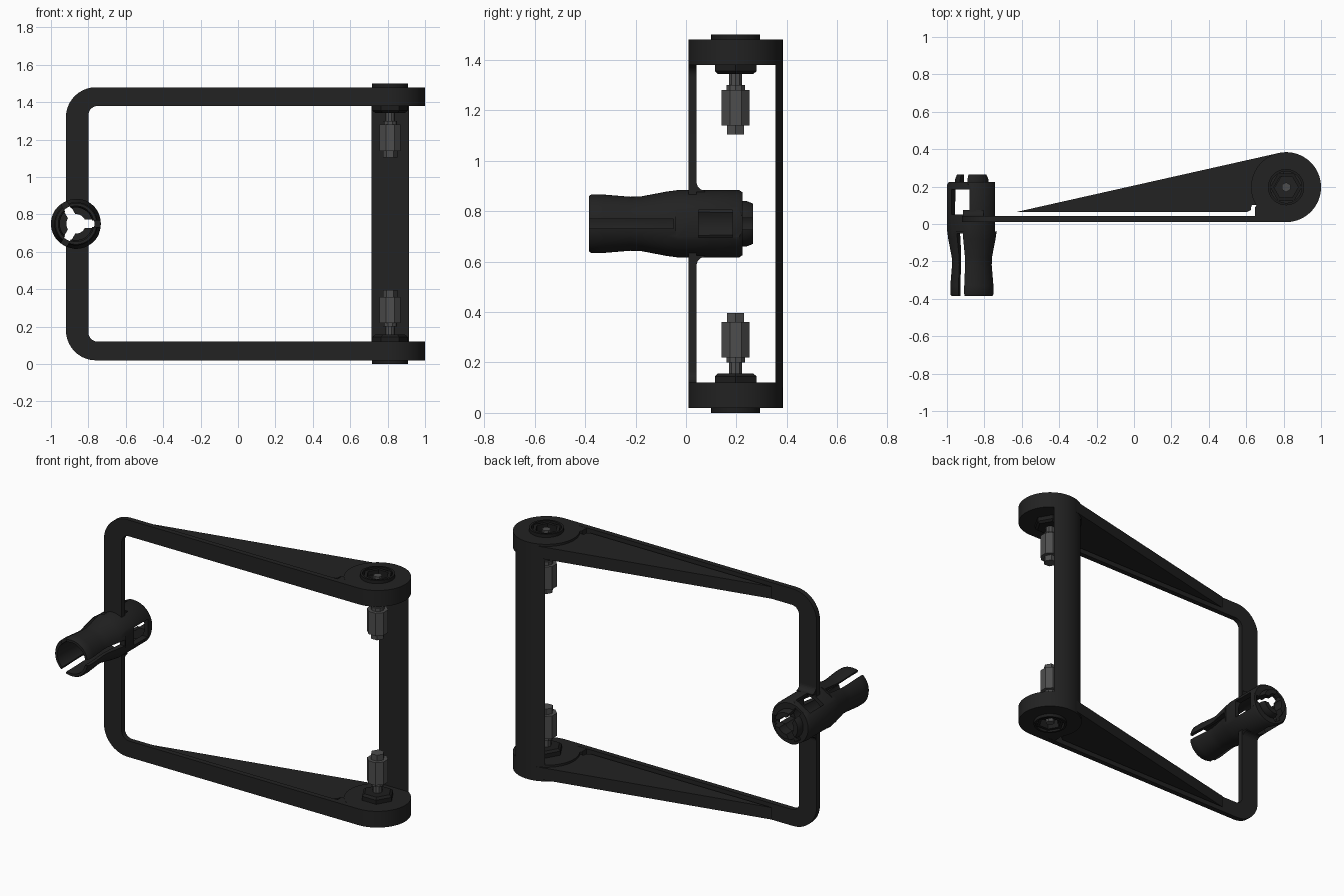
import bpy, bmesh
from math import cos, sin, pi, radians
from mathutils import Matrix, Vector

if "Cube" in bpy.data.objects:
    bpy.data.objects.remove(bpy.data.objects["Cube"])

MID = 0.75                    # height of the mirror plane
HUB = (0.813, 0.197)
HUB_R = 0.187
CLIP = (-0.866, 0, MID)


def material(name, value):
    m = bpy.data.materials.new(name)
    m.use_nodes = True
    col = (value, value, value, 1)
    m.diffuse_color = col
    m.node_tree.nodes["Principled BSDF"].inputs["Base Color"].default_value = col
    return m


BLACK = material("black plastic", 0.016)
DARK = material("dark fastener", 0.012)
GREY = material("grey metal", 0.075)


def finish(name, bm, mat, loc=(0, 0, 0), mirror=False):
    bmesh.ops.remove_doubles(bm, verts=bm.verts, dist=1e-5)
    bmesh.ops.recalc_face_normals(bm, faces=bm.faces)
    me = bpy.data.meshes.new(name)
    bm.to_mesh(me)
    bm.free()
    ob = bpy.data.objects.new(name, me)
    bpy.context.collection.objects.link(ob)
    ob.location = loc
    me.materials.append(mat)
    if mirror:
        mod = ob.modifiers.new("mirror", "MIRROR")
        mod.use_axis = (False, False, True)
        mod.use_mirror_merge = False
    return ob


def smooth(ob):
    bpy.ops.object.select_all(action="DESELECT")
    ob.select_set(True)
    bpy.context.view_layer.objects.active = ob
    bpy.ops.object.shade_smooth_by_angle(angle=radians(35))


def prism(bm, pts, place, lo, hi):
    """Extrude a 2D outline; place(u, v, w) maps it to 3D."""
    face = bm.faces.new([bm.verts.new(place(u, v, lo)) for u, v in pts])
    geo = bmesh.ops.extrude_face_region(bm, geom=[face])["geom"]
    shift = Vector(place(0, 0, hi)) - Vector(place(0, 0, lo))
    bmesh.ops.translate(bm, vec=shift, verts=[g for g in geo if isinstance(g, bmesh.types.BMVert)])


def lathe(bm, profile, n, turn=0.0):
    """Turn a closed (radius, height) outline around z."""
    rings = [[bm.verts.new((r * cos(turn + 2 * pi * i / n), r * sin(turn + 2 * pi * i / n), z))
              for r, z in profile] for i in range(n)]
    k = len(profile)
    for i in range(n):
        a, b = rings[i], rings[(i + 1) % n]
        for j in range(k):
            if profile[j][0] + profile[(j + 1) % k][0] > 0:
                bm.faces.new((a[j], b[j], b[(j + 1) % k], a[(j + 1) % k]))


def arc(cx, cy, r, a0, a1, n=10):
    return [(cx + r * cos(radians(a0 + (a1 - a0) * i / n)),
             cy + r * sin(radians(a0 + (a1 - a0) * i / n))) for i in range(n + 1)]


def upright(u, v, w):
    return (u, v, w - MID)


def facing(u, v, w):
    return (u, w, v - MID)


def turned(name, profile, n, mat, turn=0.0):
    bm = bmesh.new()
    lathe(bm, [(r, z - MID) for r, z in profile], n, turn)
    ob = finish(name, bm, mat, (*HUB, MID), True)
    smooth(ob)
    return ob


def cut(ob, cutter):
    mod = ob.modifiers.new("cut", "BOOLEAN")
    mod.object, mod.solver, mod.use_self = cutter, "EXACT", True
    cutter.hide_render = True
    bpy.context.view_layer.update()
    dg = bpy.context.evaluated_depsgraph_get()
    ob.data = bpy.data.meshes.new_from_object(ob.evaluated_get(dg))
    ob.modifiers.clear()
    bpy.data.objects.remove(cutter)
    smooth(ob)


# Flat U-shaped front bar, opened where the clip bore passes
bm = bmesh.new()
outline = ([(0.81, 0.02)] + arc(-0.76, 0.18, 0.16, 270, 180) + arc(-0.76, 1.32, 0.16, 180, 90)
           + [(0.81, 1.48), (0.81, 1.38)] + arc(-0.75, 1.33, 0.05, 90, 180)
           + arc(-0.75, 0.17, 0.05, 180, 270) + [(0.81, 0.12)])
prism(bm, outline, facing, 0.01, 0.042)
bar = finish("front_bar", bm, BLACK, (0, 0, MID))
bm = bmesh.new()
bmesh.ops.create_cone(bm, cap_ends=True, segments=32, radius1=0.11, radius2=0.11, depth=0.4,
                      matrix=Matrix.Rotation(pi / 2, 4, "X"))
cut(bar, finish("bore_cutter", bm, BLACK, CLIP))

# Hubs with a round recess, and the block joining each to the bar
turned("hub", [(0, 0.12), (HUB_R, 0.12), (HUB_R, 0.02), (0.085, 0.02), (0.085, 0.06), (0, 0.06)], 64, BLACK)
bm = bmesh.new()
prism(bm, [(0.647, 0.02), (0.81, 0.02), (0.81, 0.1), (0.66, 0.1), (0.647, 0.09)], upright, 0.021, 0.119)
finish("hub_root", bm, BLACK, (0, 0, MID), True)

# Tapered arms, separated from the bar by a narrow slot
bm = bmesh.new()
prism(bm, [(-0.63, 0.064), (0.605, 0.064), (0.625, 0.075), (0.628, 0.1), (0.7, 0.105),
           (0.81, 0.29), (0.772, 0.379)], upright, 0.033, 0.107)
finish("arm", bm, BLACK, (0, 0, MID), True)

# Rear column: a segment of the hub circle
bm = bmesh.new()
prism(bm, arc(*HUB, HUB_R, 57.5, 122.5, 14), upright, 0.1, 1.4)
smooth(finish("rear_column", bm, BLACK, (0, 0, MID)))

# Fasteners: cap ring, hex socket, nut and stud
turned("cap_ring", [(0.097, 0.03), (0.097, 0), (0.084, 0), (0.084, 0.03)], 48, DARK)
turned("hex_socket", [(0.085, 0.06), (0.085, 0.008), (0.065, 0.008), (0.065, 0.06)], 6, DARK)
turned("stud_end", [(0, 0.06), (0.026, 0.06), (0.026, 0.012), (0, 0.012)], 6, GREY, pi / 6)
turned("nut", [(0, 0.119), (0.095, 0.119), (0.095, 0.145), (0.08, 0.157), (0, 0.157)], 6, DARK)
turned("stud_neck", [(0, 0.15), (0.027, 0.15), (0.027, 0.2), (0.038, 0.2), (0.038, 0.221), (0, 0.221)], 10, GREY)
turned("stud_body", [(0, 0.22), (0.06, 0.22), (0.06, 0.36), (0, 0.36)], 8, GREY, pi / 8)
turned("stud_tip", [(0, 0.359), (0.039, 0.359), (0.039, 0.396), (0, 0.396)], 6, GREY)

# Flared clip tube lying along y
TO_Y = Matrix.Rotation(-pi / 2, 4, "X")
bm = bmesh.new()
lathe(bm, [(0.11, -0.385), (0.116, -0.375), (0.116, -0.33), (0.107, -0.22), (0.108, -0.18),
           (0.127, -0.08), (0.134, -0.03), (0.134, 0.21), (0.124, 0.225), (0.09, 0.225),
           (0.09, 0.24), (0.08, 0.265), (0.052, 0.265), (0.052, 0.2), (0.1, 0.2), (0.102, -0.02),
           (0.092, -0.1), (0.087, -0.2), (0.095, -0.33), (0.095, -0.385)], 48)
bmesh.ops.transform(bm, matrix=TO_Y, verts=bm.verts)
clip = finish("clip_tube", bm, BLACK, CLIP)

# Three-way cuts: finger slots, windows, tip slots and side flats
bm = bmesh.new()
for i in range(3):
    for r0, r1, width, y0, y1 in ((0.04, 0.2, 0.036, -0.45, -0.05), (0.08, 0.2, 0.11, 0.05, 0.185),
                                  (0.04, 0.108, 0.045, 0.19, 0.3), (0.123, 0.25, 0.16, -0.04, 0.3)):
        size = Matrix.Diagonal((r1 - r0, y1 - y0, width, 1))
        move = Matrix.Translation(((r0 + r1) / 2, (y0 + y1) / 2, 0))
        bmesh.ops.create_cube(bm, size=1, matrix=Matrix.Rotation(2 * pi * i / 3, 4, "Y") @ move @ size)
cut(clip, finish("slot_cutter", bm, BLACK, CLIP))

# Curved fillets where the bar meets the clip
bm = bmesh.new()
fillet = [(0.03, 0.625), (0.075, 0.625)] + arc(0.075, 0.585, 0.033, 90, 180, 6) + [(0.03, 0.585)]
prism(bm, fillet, lambda u, v, w: (w, u, v - MID), -0.915, -0.805)
finish("bar_fillet", bm, BLACK, (0, 0, MID), True)
